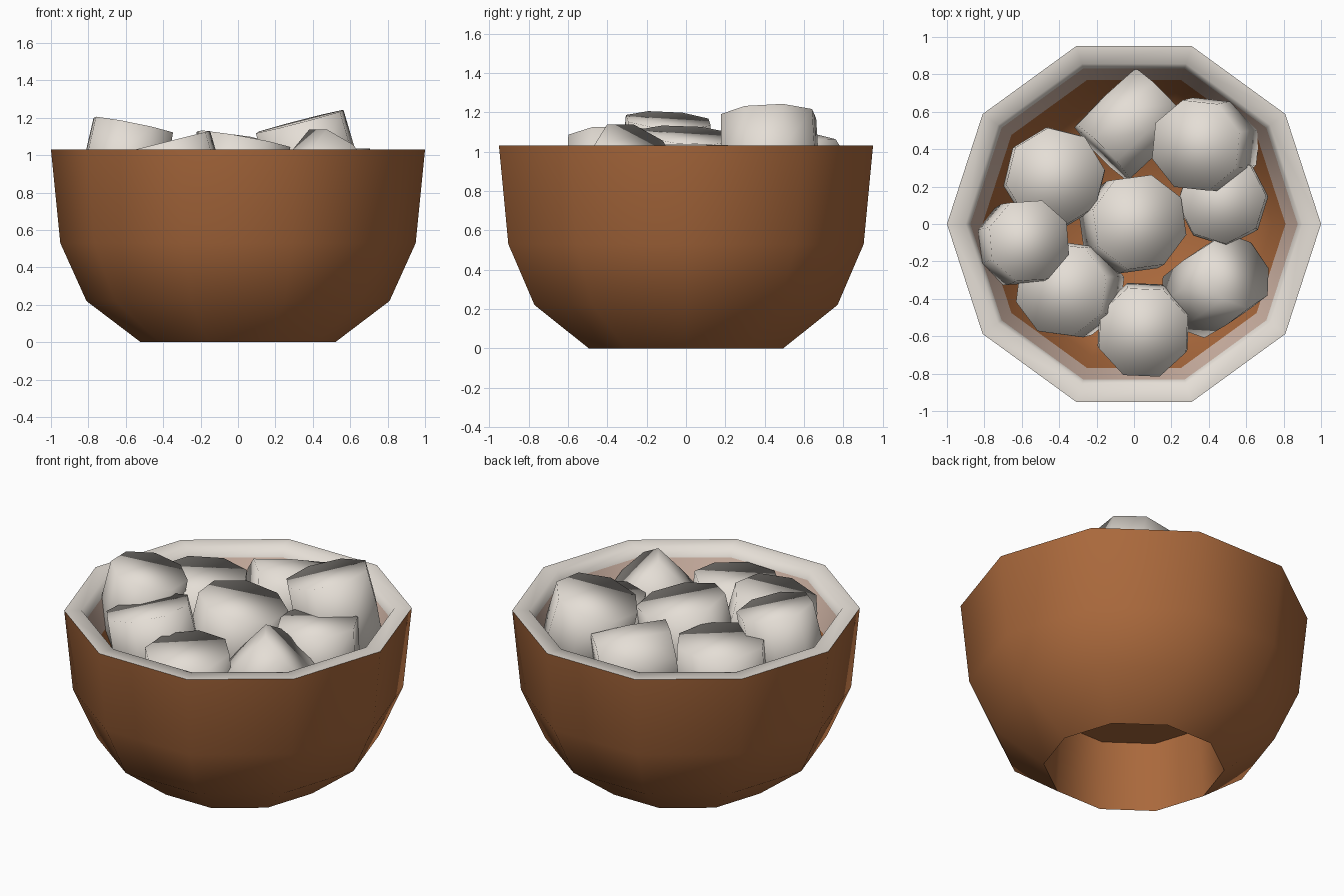
import bpy, bmesh, math
from mathutils import Vector, Matrix

if "Cube" in bpy.data.objects:
    bpy.data.objects.remove(bpy.data.objects["Cube"])


def material(name, rgb):
    m = bpy.data.materials.new(name)
    m.diffuse_color = (*rgb, 1)
    m.use_nodes = True
    m.node_tree.nodes["Principled BSDF"].inputs["Base Color"].default_value = m.diffuse_color
    return m


BROWN = material("brown shell", (0.40, 0.14, 0.045))
WHITE = material("cream white", (0.78, 0.73, 0.67))
PINK = material("pale pinkish tan", (0.62, 0.45, 0.37))


def finish(name, bm, mats, angle):
    bmesh.ops.recalc_face_normals(bm, faces=bm.faces)
    me = bpy.data.meshes.new(name)
    bm.to_mesh(me)
    bm.free()
    for m in mats:
        me.materials.append(m)
    ob = bpy.data.objects.new(name, me)
    bpy.context.collection.objects.link(ob)
    bpy.ops.object.select_all(action='DESELECT')
    bpy.context.view_layer.objects.active = ob
    ob.select_set(True)
    bpy.ops.object.shade_smooth_by_angle(angle=math.radians(angle))
    return ob


# Bowl: ten-sided lathe; (radius, height, material of the ring after it)
SIDES = 10
profile = [
    (0.49, 0.43, 0),   # hollow underside
    (0.52, 0.00, 0),
    (0.81, 0.22, 0),   # outer wall
    (0.95, 0.53, 0),
    (1.00, 1.03, 1),   # rim
    (0.90, 1.03, 1),   # inner wall fading to brown
    (0.875, 0.97, 2),
    (0.81, 0.84, 0),
    (0.74, 0.68, 0),
    (0.60, 0.48, 0),
]
bm = bmesh.new()
rings = []
for r, z, _ in profile:
    rings.append([bm.verts.new((r * math.cos(2 * math.pi * i / SIDES),
                                r * math.sin(2 * math.pi * i / SIDES), z))
                  for i in range(SIDES)])
for k in range(len(rings) - 1):
    a, b = rings[k], rings[k + 1]
    for i in range(SIDES):
        j = (i + 1) % SIDES
        f = bm.faces.new((a[i], a[j], b[j], b[i]))
        f.material_index = profile[k][2]
bm.faces.new(rings[0])     # ceiling of the hollow
bm.faces.new(rings[-1])    # inner floor
finish("bowl", bm, [BROWN, WHITE, PINK], 75)


# Chunks: tilted eight-sided drums with a slight bulge, soft shading
def chunk(name, top, axis, radius, height, spin):
    axis = Vector(axis).normalized()
    bm = bmesh.new()
    levels = []
    for s, t in ((0.95, -height), (1.0, -height / 2), (0.97, 0.0)):
        levels.append([bm.verts.new((s * radius * math.cos(math.radians(45 * i + spin)),
                                     s * radius * math.sin(math.radians(45 * i + spin)), t))
                       for i in range(8)])
    for a, b in zip(levels, levels[1:]):
        for i in range(8):
            j = (i + 1) % 8
            bm.faces.new((a[i], a[j], b[j], b[i]))
    bm.faces.new(levels[0])
    bm.faces.new(levels[-1])
    rot = axis.to_track_quat('Z', 'Y').to_matrix().to_4x4()
    bmesh.ops.transform(bm, matrix=Matrix.Translation(top) @ rot, verts=bm.verts)
    finish(name, bm, [WHITE], 180)


# top centre, axis direction, radius, height, spin
chunks = [
    ((-0.42, 0.25, 1.04), (0.03, 0.02, 1), 0.275, 0.42, 20),
    ((-0.56, -0.09, 1.16), (0.20, 0.06, 1), 0.235, 0.45, 10),
    ((-0.17, 0.38, 0.92), (-0.70, -0.69, 0.12), 0.225, 0.44, 22),
    ((0.33, 0.42, 1.18), (-0.26, -0.03, 1), 0.26, 0.45, 10),
    ((0.47, 0.13, 1.03), (-0.02, 0.02, 1), 0.245, 0.42, 5),
    ((0.03, 0.01, 1.085), (0.18, 0.06, 1), 0.27, 0.45, 12),
    ((-0.39, -0.35, 1.07), (-0.25, 0.0, 1), 0.265, 0.42, 15),
    ((0.05, -0.58, 1.0), (0.0, -0.08, 1), 0.26, 0.42, 20),
    ((0.55, -0.25, 1.00), (0.55, 0.38, 0.72), 0.225, 0.42, 22),
]
for n, c in enumerate(chunks, 1):
    chunk(f"white_chunk_{n}", *c)
